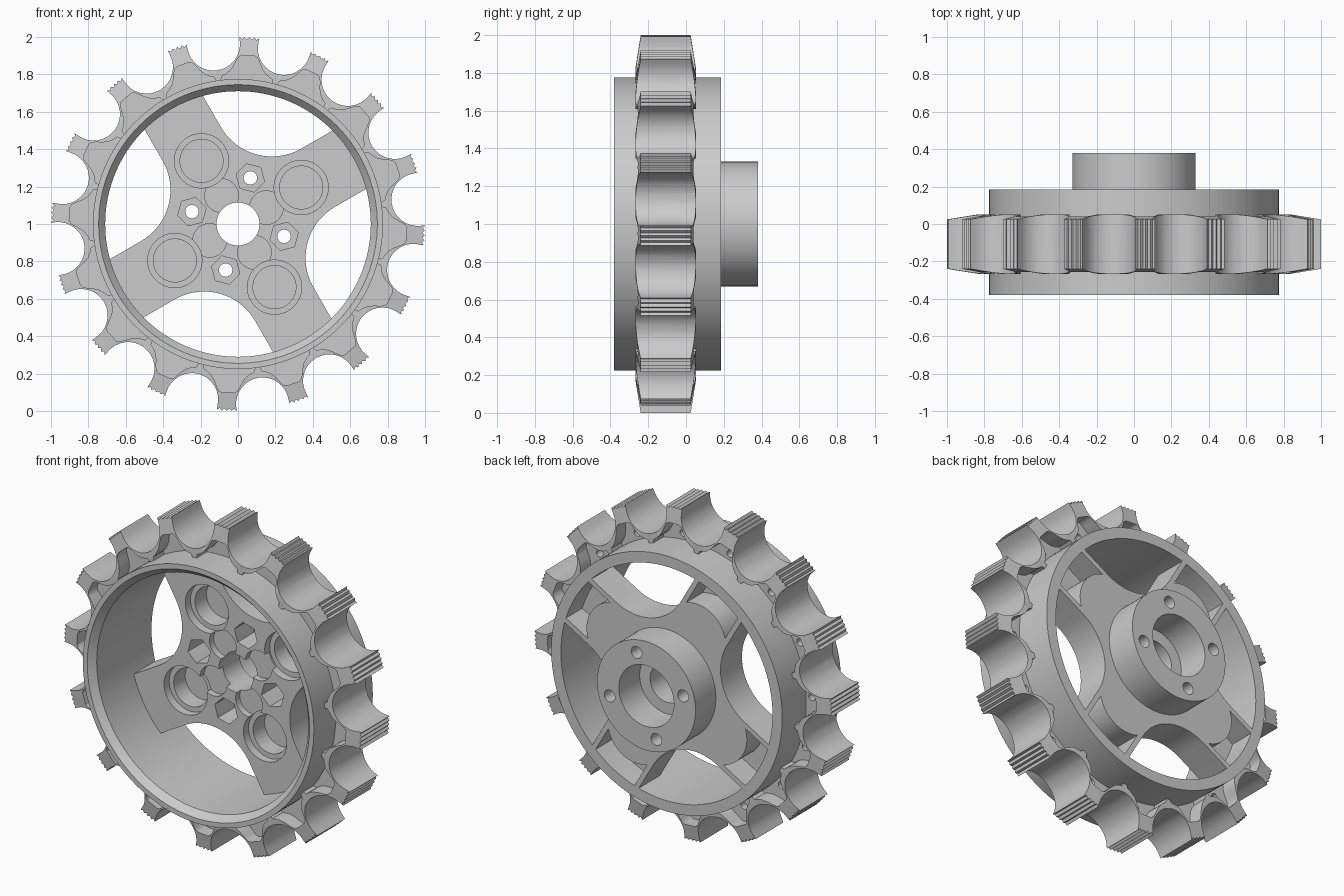
import bpy, bmesh
from math import cos, sin, radians

if "Cube" in bpy.data.objects:
    bpy.data.objects.remove(bpy.data.objects["Cube"], do_unlink=True)

GREY = (0.6, 0.6, 0.6, 1)
metal = bpy.data.materials.new("plain_grey")
metal.use_nodes = True
metal.diffuse_color = GREY
metal.node_tree.nodes["Principled BSDF"].inputs["Base Color"].default_value = GREY

TEETH, TOOTH_START = 16, 86.5
SPOKE_ANGLES = [30 + 90 * k for k in range(4)]
BOLT_ANGLES = [75 + 90 * k for k in range(4)]
TOOTH_ANGLES = [TOOTH_START + k * 360 / TEETH for k in range(TEETH)]


def polar(r, deg, centre=(0, 0)):
    return (centre[0] + r * cos(radians(deg)), centre[1] + r * sin(radians(deg)))


def arc(r, start, end, n, centre=(0, 0)):
    return [polar(r, start + (end - start) * i / n, centre) for i in range(n + 1)]


def circle(r, n=48, centre=(0, 0), turn=0):
    return arc(r, turn, turn + 360, n, centre)[:-1]


def turned(points, deg):
    c, s = cos(radians(deg)), sin(radians(deg))
    return [(u * c - v * s, u * s + v * c) for u, v in points]


def finish(bm, name):
    mesh = bpy.data.meshes.new(name)
    bm.to_mesh(mesh)
    bm.free()
    mesh.materials.append(metal)
    ob = bpy.data.objects.new(name, mesh)
    ob.location.z = 1
    bpy.context.collection.objects.link(ob)
    return ob


def prisms(name, outlines, y0, y1):
    """Extrude anticlockwise outlines in the x-z plane along y."""
    bm = bmesh.new()
    for pts in outlines:
        front = [bm.verts.new((x, y0, z)) for x, z in pts]
        back = [bm.verts.new((x, y1, z)) for x, z in pts]
        bm.faces.new(front)
        bm.faces.new(back[::-1])
        for i in range(len(pts)):
            j = (i + 1) % len(pts)
            bm.faces.new((front[j], front[i], back[i], back[j]))
    return finish(bm, name)


def lathe_ring(name, profile, n=128):
    """Spin a closed (radius, y) profile round the axle."""
    bm = bmesh.new()
    rows = [[bm.verts.new((x, y, z)) for x, z in circle(r, n)] for r, y in profile]
    for k, a in enumerate(rows):
        b = rows[(k + 1) % len(rows)]
        for i in range(n):
            j = (i + 1) % n
            bm.faces.new((a[i], a[j], b[j], b[i]))
    return finish(bm, name)


def activate(ob):
    bpy.ops.object.select_all(action='DESELECT')
    bpy.context.view_layer.objects.active = ob
    ob.select_set(True)


def combine(ob, other, operation='DIFFERENCE'):
    mod = ob.modifiers.new("cut", 'BOOLEAN')
    mod.operation, mod.solver, mod.object = operation, 'EXACT', other
    activate(ob)
    bpy.ops.object.modifier_apply(modifier=mod.name)
    bpy.data.objects.remove(other, do_unlink=True)


def cut(ob, outlines, y0, y1):
    combine(ob, prisms("cutter", outlines, y0, y1))


# Drum rim with a chamfered front lip
rim = lathe_ring("drum_rim", [(0.775, -0.38), (0.745, -0.38), (0.71, -0.34),
                              (0.71, 0.185), (0.775, 0.185)])

# Toothed ring: a tapered disc trimmed to grooved tips and round valleys
outline = []
for a in TOOTH_ANGLES:
    outline += [polar(1 if i % 2 == 0 else 0.988, a - 3 + 6 * i / 8) for i in range(9)]
    mid = a + 180 / TEETH
    outline += arc(0.141, mid - 92, mid - 268, 16, polar(0.97, mid))
teeth = lathe_ring("toothed_ring", [(1.03, -0.235), (0.83, -0.267), (0.74, -0.267),
                                    (0.74, 0.052), (0.83, 0.052), (1.03, 0.02)])
combine(teeth, prisms("trimmer", [outline], -0.5, 0.3), 'INTERSECT')

# Pocket in both sides of every tooth, and a small hole in the back one
half = [(0.755, 0.138), (0.783, 0.135), (0.795, 0.115), (0.815, 0.092), (0.84, 0.076),
        (0.875, 0.06), (0.893, 0.05), (0.902, 0.035)]
pocket = [(u, -v) for u, v in half] + half[::-1]
pockets = [turned(pocket, a) for a in TOOTH_ANGLES]
cut(teeth, pockets, -0.4, -0.17)
cut(teeth, pockets, -0.045, 0.3)
cut(teeth, [circle(0.022, 16, polar(0.815, a)) for a in TOOTH_ANGLES], -0.11, 0.1)

# Four-armed web with round fillets between the arms
cross = []
for a in SPOKE_ANGLES:
    cross += turned([(0.73, -0.18), (0.73, 0.18)], a)
    cross += arc(0.315, a + 270, a + 180, 20, polar(0.70, a + 45))
web = prisms("spoke_web_and_hub", [cross], -0.02, 0.185)
combine(web, prisms("hub", [circle(0.33, 96)], 0.1, 0.38), 'UNION')

# Back pockets in the arms, wrapped round the bosses
arm = [(0.72, -0.15), (0.72, 0.15)] + arc(0.2, 48.6, -48.6, 16, (0.39, 0))
cut(web, [turned(arm, a) for a in SPOKE_ANGLES], 0.03, 0.3)

# Stepped round recesses in the front of the bosses
for r, depth in ((0.145, 0.03), (0.115, 0.14)):
    cut(web, [circle(r, 48, polar(0.39, a)) for a in SPOKE_ANGLES], -0.1, depth)

# Shallow scallops round the bore
cut(web, [circle(0.09, 32, polar(0.175, a)) for a in SPOKE_ANGLES], -0.1, 0.02)

# Nut recesses and bolt holes
cut(web, [circle(0.078, 6, polar(0.255, a), a + 30) for a in BOLT_ANGLES], -0.1, 0.14)
cut(web, [circle(0.036, 24, polar(0.255, a)) for a in BOLT_ANGLES], -0.1, 0.5)

# Centre bore, wider from the back
cut(web, [circle(0.115, 64)], -0.1, 0.5)
cut(web, [circle(0.185, 64)], 0.18, 0.5)

for ob in (rim, teeth, web):
    activate(ob)
    bpy.ops.object.shade_smooth_by_angle(angle=radians(30))
